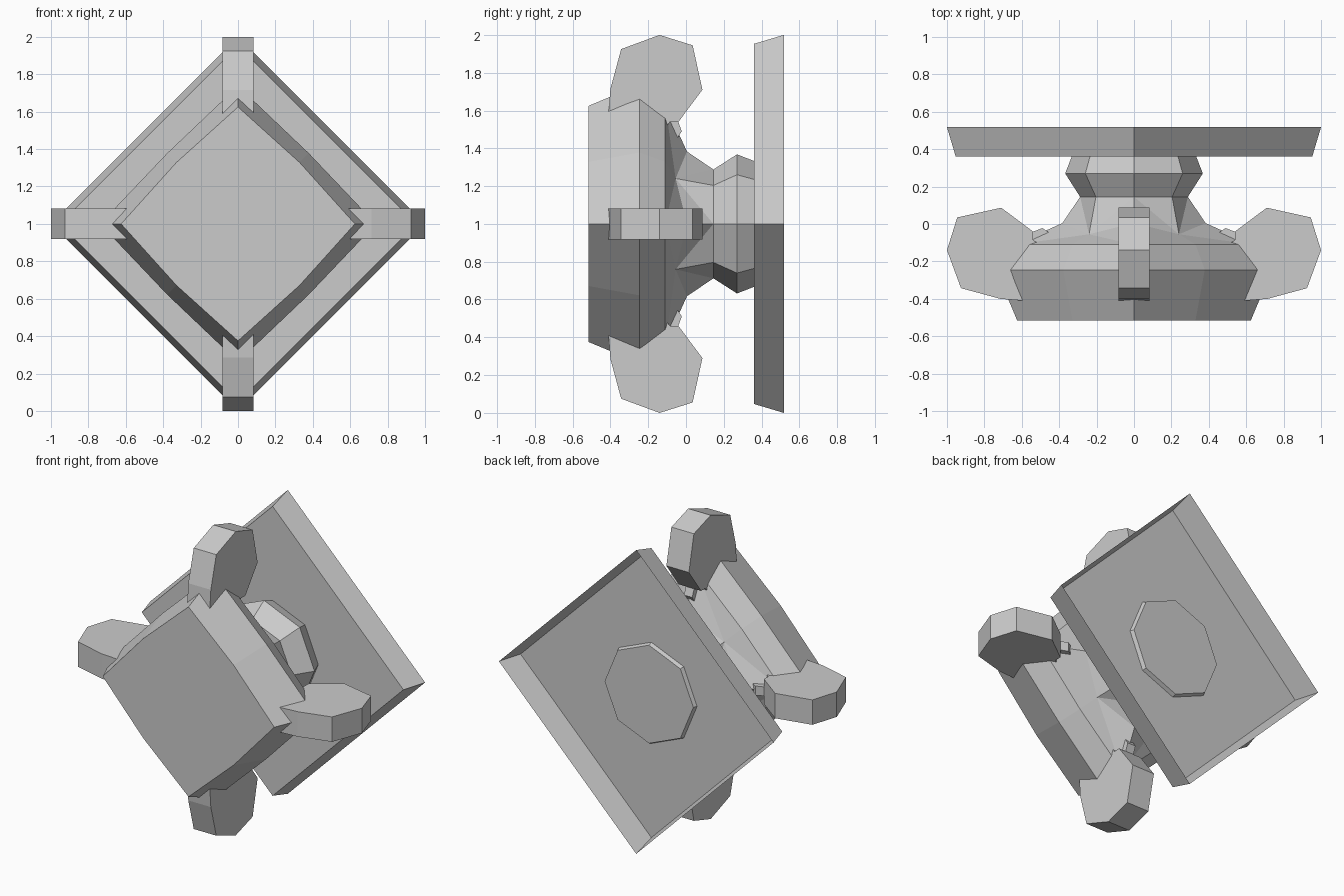
import bpy, bmesh, math
from mathutils import Vector, Matrix

if "Cube" in bpy.data.objects:
    bpy.data.objects.remove(bpy.data.objects["Cube"])

CENTRE = Matrix.Translation((0, 0, 1))


def finish(bm, name):
    bmesh.ops.recalc_face_normals(bm, faces=bm.faces)
    mesh = bpy.data.meshes.new(name)
    bm.to_mesh(mesh)
    bm.free()
    obj = bpy.data.objects.new(name, mesh)
    bpy.context.collection.objects.link(obj)
    return obj


def loft(name, sections, star):
    """Eight-sided loft along y; each section is (axis y, axis radius, diagonal y,
    diagonal radius). Faces beside the star ring fan out from its diagonal points."""
    bm = bmesh.new()
    rings = []
    for section in sections:
        ring = []
        for i in range(8):
            a = i * math.pi / 4
            y, r = section[2:] if i % 2 else section[:2]
            ring.append(bm.verts.new((r * math.cos(a), y, 1 + r * math.sin(a))))
        rings.append(ring)
    for n, (a, b) in enumerate(zip(rings, rings[1:])):
        for i in range(8):
            j = (i + 1) % 8
            k, d = (i, j) if i % 2 == 0 else (j, i)
            if n + 1 == star:
                bm.faces.new((b[d], a[k], a[d]))
                bm.faces.new((b[d], b[k], a[k]))
            elif n == star:
                bm.faces.new((a[d], b[k], b[d]))
                bm.faces.new((a[d], a[k], b[k]))
            else:
                bm.faces.new((a[i], a[j], b[j], b[i]))
    bm.faces.new(rings[0])
    bm.faces.new(rings[-1])
    return finish(bm, name)


def slab(name, profile, half, angle):
    """Prism from a (radius, y) profile, turned around the y axis."""
    bm = bmesh.new()
    face = bm.faces.new([bm.verts.new((r, y, -half)) for r, y in profile])
    ext = bmesh.ops.extrude_face_region(bm, geom=[face])
    moved = [v for v in ext["geom"] if isinstance(v, bmesh.types.BMVert)]
    bmesh.ops.translate(bm, verts=moved, vec=Vector((0, 0, 2 * half)))
    bm.transform(CENTRE @ Matrix.Rotation(angle, 4, 'Y'))
    return finish(bm, name)


# Diamond wall plate: shallow tray with sloping sides, open at the back
bm = bmesh.new()
rims = []
for y, r in ((0.36, 0.953), (0.518, 1.0)):
    rims.append([bm.verts.new((r * x, y, 1 + r * z))
                 for x, z in ((1, 0), (0, 1), (-1, 0), (0, -1))])
front, back = rims
bm.faces.new(front)
for i in range(4):
    j = (i + 1) % 4
    bm.faces.new((front[i], back[i], back[j], front[j]))
finish(bm, "back_plate")

# Knob: bulged diamond head, round neck, collar, end poking through the plate
loft("knob", [
    (-0.515, 0.625, -0.515, 0.465), (-0.245, 0.738, -0.245, 0.535),
    (-0.11, 0.635, -0.11, 0.465), (0.005, 0.383, -0.055, 0.34),
    (0.145, 0.288, 0.145, 0.288), (0.27, 0.368, 0.27, 0.368),
    (0.36, 0.333, 0.36, 0.333), (0.385, 0.323, 0.385, 0.323),
], star=3)

# Four grip fins, each with a small link to the head
fin = [(0.45, -0.42), (0.59, -0.41), (0.715, -0.40), (0.925, -0.343), (1.0, -0.14),
       (0.945, 0.035), (0.71, 0.087), (0.54, -0.04), (0.54, -0.085), (0.45, -0.15)]
link = [(0.455, -0.045), (0.49, -0.022), (0.55, -0.045), (0.55, -0.11), (0.46, -0.11)]
for i, side in enumerate(("right", "bottom", "left", "top")):
    slab(side + "_fin", fin, 0.082, i * math.pi / 2)
    slab(side + "_fin_link", link, 0.03, i * math.pi / 2)
